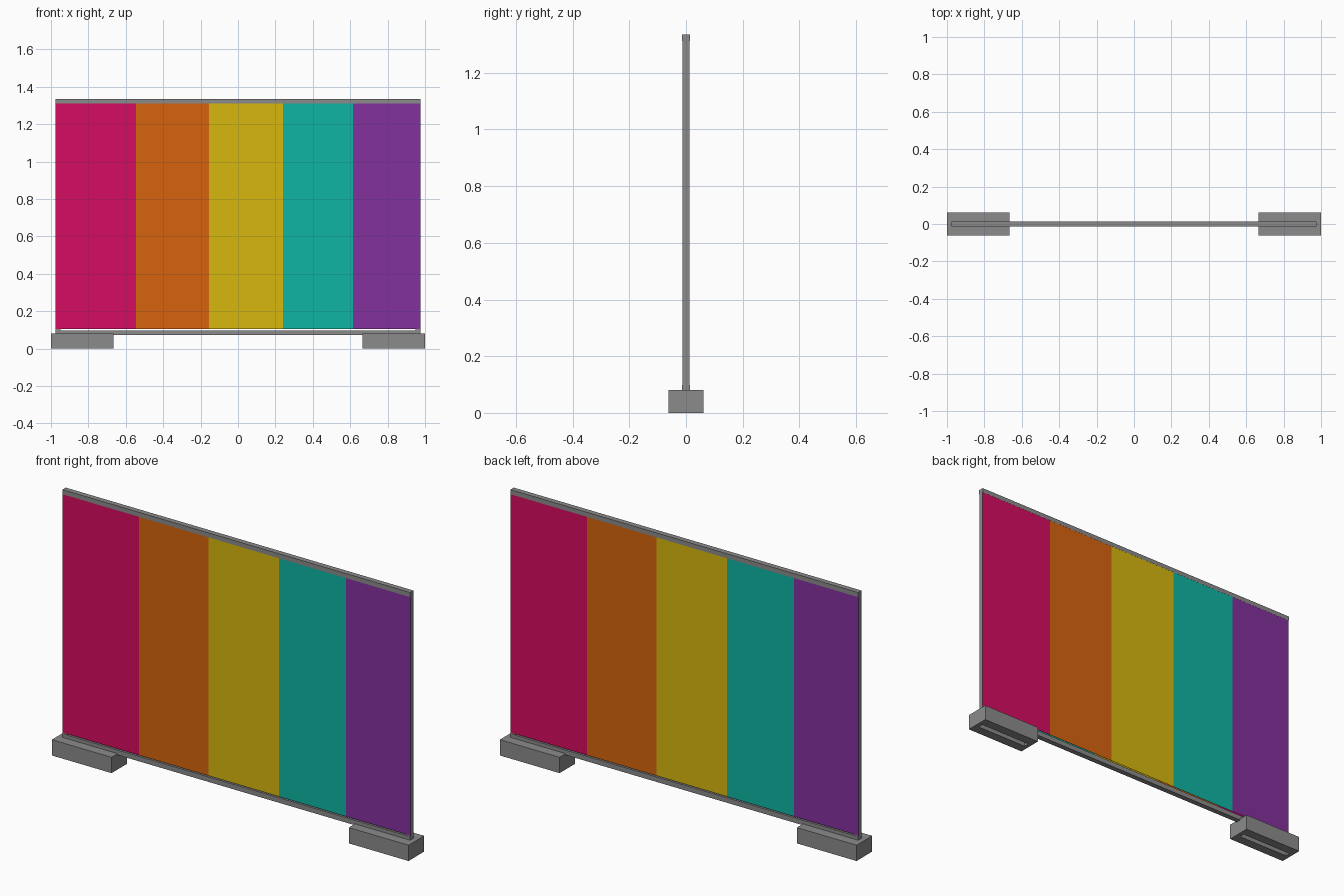
import bpy, bmesh

if "Cube" in bpy.data.objects:
    bpy.data.objects.remove(bpy.data.objects["Cube"])


def lin(c):
    c /= 255
    return c / 12.92 if c <= 0.04045 else ((c + 0.055) / 1.055) ** 2.4


def material(name, rgb):
    m = bpy.data.materials.new(name)
    m.diffuse_color = (*[lin(c) for c in rgb], 1)
    m.use_nodes = True
    m.node_tree.nodes["Principled BSDF"].inputs["Base Color"].default_value = m.diffuse_color
    return m


GREY = material("grey metal", (139, 139, 139))
STRIPES = [material("pink", (214, 12, 97)), material("orange", (214, 100, 14)),
           material("yellow", (214, 183, 14)), material("teal", (16, 181, 163)),
           material("purple", (132, 49, 157))]
EDGES = [-0.975, -0.546, -0.155, 0.24, 0.616, 0.975]


def finish(name, bm, mats):
    bmesh.ops.recalc_face_normals(bm, faces=bm.faces)
    me = bpy.data.meshes.new(name)
    bm.to_mesh(me)
    bm.free()
    for m in mats:
        me.materials.append(m)
    ob = bpy.data.objects.new(name, me)
    bpy.context.collection.objects.link(ob)
    return ob


def add_box(bm, lo, hi):
    verts = bmesh.ops.create_cube(bm, size=1)["verts"]
    for v in verts:
        v.co = [(a + b) / 2 + c * (b - a) for a, b, c in zip(lo, hi, v.co)]
    return verts


def box(name, lo, hi):
    bm = bmesh.new()
    add_box(bm, lo, hi)
    return finish(name, bm, [GREY])


# Frame: top rail, bottom rail and the two posts hidden between the sheets
T = 0.0135
box("top_rail", (-0.975, -T, 1.312), (0.975, T, 1.335))
box("bottom_rail", (-0.975, -T, 0.073), (0.975, T, 0.098))
for side, s in (("left", -1), ("right", 1)):
    x0, x1 = sorted((s * 0.95, s * 0.975))
    box(side + "_post", (x0, -0.0115, 0.098), (x1, 0.0115, 1.312))

# Foot: block with a narrow slot sunk into its underside
for side, s in (("left", -1), ("right", 1)):
    x0, x1 = sorted((s * 0.665, s * 1.0))
    bm = bmesh.new()
    add_box(bm, (x0, -0.0625, 0), (x1, 0.0625, 0.08))
    bm.faces.ensure_lookup_table()
    bm.normal_update()
    under = min(bm.faces, key=lambda f: f.calc_center_median().z)
    bmesh.ops.inset_individual(bm, faces=[under], thickness=0.03)
    for v in under.verts:
        v.co.y = T if v.co.y > 0 else -T
    slot = bmesh.ops.extrude_discrete_faces(bm, faces=[under])["faces"][0]
    for v in slot.verts:
        v.co.z = 0.07
    finish(side + "_foot", bm, [GREY])

# Striped sheets: same order seen from either side, so the rear is turned round
for name, s in (("front_sheet", 1), ("back_sheet", -1)):
    bm = bmesh.new()
    for i in range(5):
        x0, x1 = sorted((s * EDGES[i], s * EDGES[i + 1]))
        y0, y1 = sorted((-s * 0.0115, -s * 0.0130))
        verts = add_box(bm, (x0, y0, 0.104), (x1, y1, 1.312))
        for f in {f for v in verts for f in v.link_faces}:
            f.material_index = i
    finish(name, bm, STRIPES)
